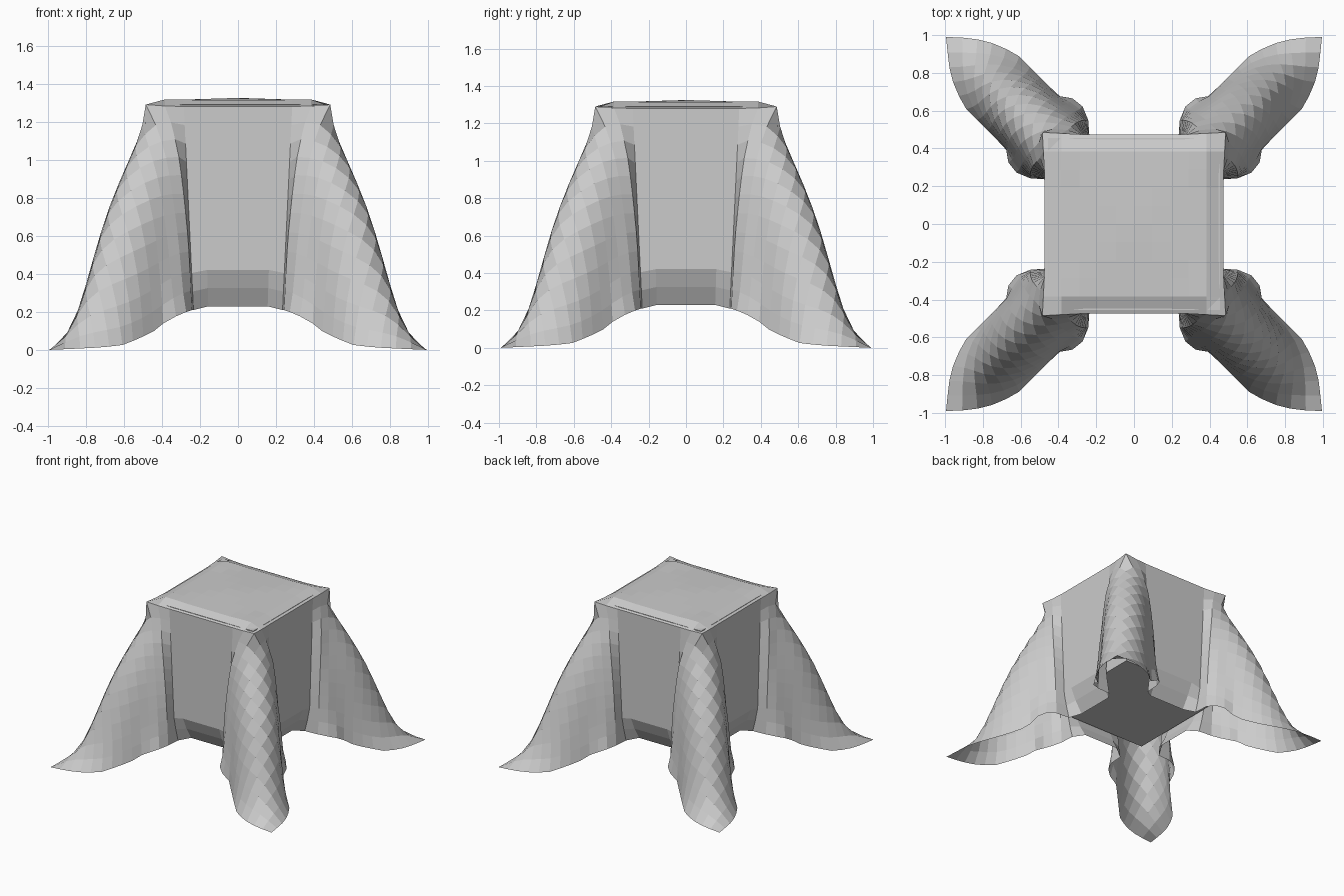
import bpy, bmesh, math
from mathutils import Vector

if "Cube" in bpy.data.objects:
    bpy.data.objects.remove(bpy.data.objects["Cube"])

N = 16        # cloth cells from centre to hem
EDGE = 5      # cells from centre to the box edge
CREASE = 3    # cell where the flat panel turns into the corner fold
CELL = 0.095
ROWS = N - EDGE


def along(points, f):
    """Point at fraction f of the length of a polyline."""
    pts = [Vector(p) for p in points]
    lens = [(b - a).length for a, b in zip(pts, pts[1:])]
    d = max(0.0, min(1.0, f)) * sum(lens)
    for a, b, l in zip(pts, pts[1:], lens):
        if d <= l:
            return a.lerp(b, d / l)
        d -= l
    return pts[-1]


# Ridge of a corner fold, from box corner down to the foot
RIDGE = [(.485, .485, 1.29), (.505, .505, 1.12), (.585, .585, .95), (.705, .705, .65),
         (.79, .79, .35), (.865, .865, .10), (.92, .92, .035), (.99, .99, 0)]
# Hem of half a corner fold, from panel crease to the foot (along, outward, height)
HEM = [(.235, .47, .21), (.245, .58, .21), (.30, .665, .19), (.38, .665, .15),
       (.44, .72, .10), (.52, .80, .06), (.61, .89, .025), (.72, .95, .013),
       (.84, .98, .007), (.99, .995, 0)]
TUCK = {N - 1: .04, N: .095}      # panel curls in below the box


def drape(m, s):
    """Map cloth cell (m outward, s sideways, s <= m) to (along, outward, height)."""
    if m < EDGE:
        return s * .096, m * .096, 1.325 - .003 * m + (.004 if s > 2 and m > 3 else 0)
    t = (m - EDGE) / ROWS
    ridge = along(RIDGE, t)
    panel_z = 1.28 - .0955 * (m - EDGE)
    tuck = TUCK.get(m, 0)
    if s <= CREASE:
        x = s * (CELL * (1 - t) + .078 * t)
        return x, .475 - tuck * (1 if s < CREASE else .4), panel_z - .02 * t * (s == CREASE)
    q = (s - CREASE) / (m - CREASE)
    hem = along(HEM, q)
    flare = (ridge.x - .485) / .505
    w = t + (flare - t) * q
    top_x = .285 + q * .2
    x = top_x + w * (hem.x - top_x)
    out = .475 + .01 * q + w * (hem.y - .475 - .01 * q)
    drop = (.21 - hem.z) / .21
    drop = drop * t + q * q * (1 - t)
    start_z = panel_z - .02 * t
    z = start_z + (ridge.z - start_z) * drop
    puff = math.sin(math.pi * t) * math.sin(math.pi * q)   # rounds the fold into a tube
    return x - .015 * puff, out + .015 * puff, z + .07 * puff


# Draped cloth
bm = bmesh.new()
bmesh.ops.create_grid(bm, x_segments=2 * N, y_segments=2 * N, size=N)
fold = []
for v in bm.verts:
    i, j = round(v.co.x), round(v.co.y)
    m, s = max(abs(i), abs(j)), min(abs(i), abs(j))
    a, out, z = drape(m, s)
    x, y = (out, a) if abs(i) >= abs(j) else (a, out)
    v.co = (math.copysign(x, i), math.copysign(y, j), z)
    if EDGE < m < N and s > CREASE + 1:
        fold.append(v)

# Soften the corner folds
for _ in range(3):
    bmesh.ops.smooth_vert(bm, verts=fold, factor=.5,
                          use_axis_x=True, use_axis_y=True, use_axis_z=True)
me = bpy.data.meshes.new("draped_cloth")
bm.to_mesh(me)
bm.free()
bpy.context.collection.objects.link(bpy.data.objects.new("draped_cloth", me))

# Box under the cloth
bpy.ops.mesh.primitive_cube_add(size=1, location=(0, 0, .84))
box = bpy.context.object
box.name = "box"
box.scale = (.91, .91, .90)
